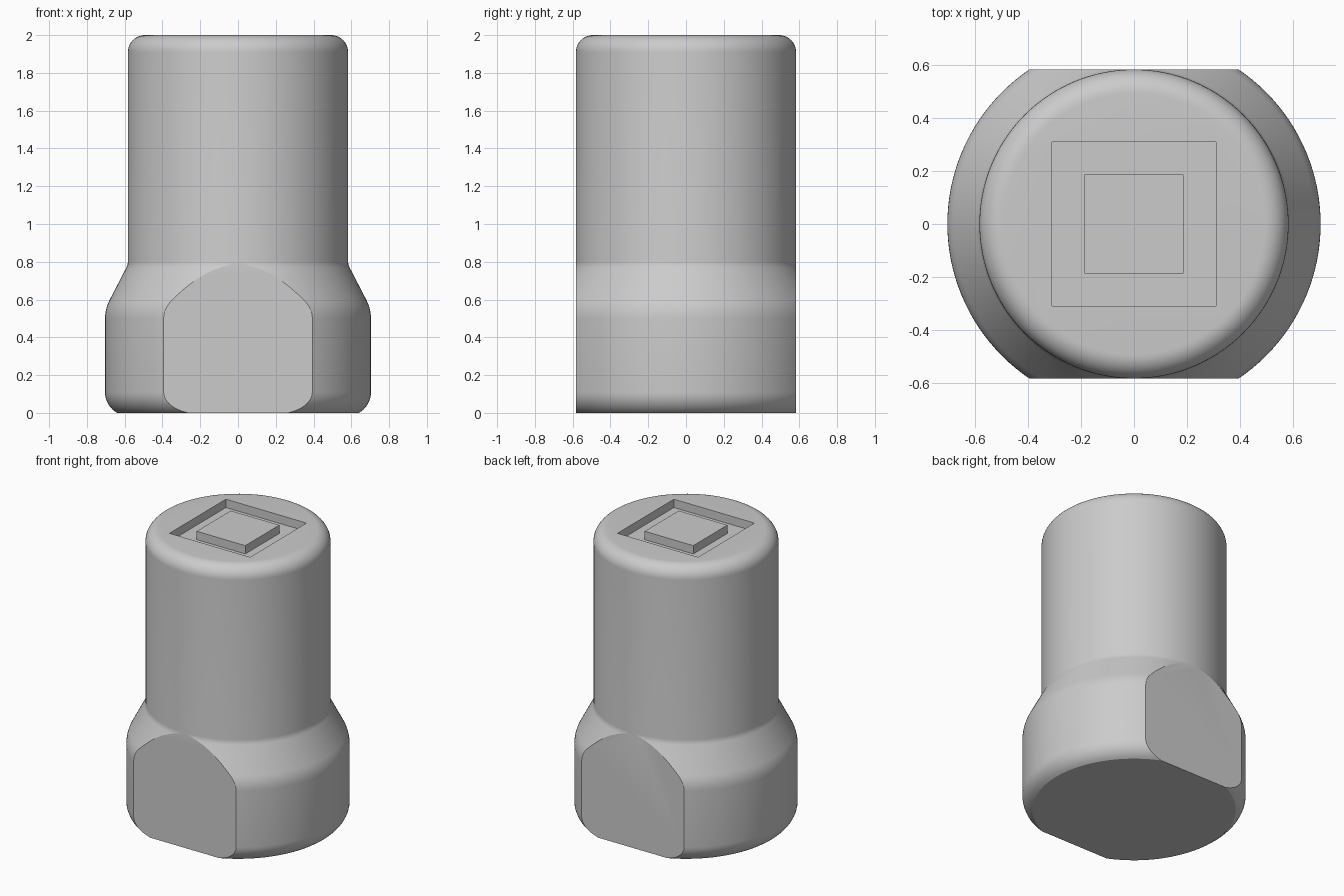
import bpy, bmesh
from math import sin, cos, pi, radians
from mathutils import Vector

cube = bpy.data.objects.get("Cube")
if cube:
    bpy.data.objects.remove(cube, do_unlink=True)

BODY_R, BASE_R, FLAT_Y = 0.583, 0.704, 0.5835
GROOVE_DEPTH = 0.058

grey = bpy.data.materials.new("plain grey")
grey.use_nodes = True
colour = (0.6, 0.6, 0.6, 1)
grey.diffuse_color = colour
grey.node_tree.nodes["Principled BSDF"].inputs["Base Color"].default_value = colour


def add_object(name, bm):
    mesh = bpy.data.meshes.new(name)
    bm.to_mesh(mesh)
    bm.free()
    mesh.materials.append(grey)
    obj = bpy.data.objects.new(name, mesh)
    bpy.context.collection.objects.link(obj)
    return obj


def arc(cx, cz, r, start, end, steps):
    angles = [radians(start + (end - start) * i / steps) for i in range(steps + 1)]
    return [(cx + r * cos(a), cz + r * sin(a)) for a in angles]


def box(name, half, z0, z1):
    bm = bmesh.new()
    bmesh.ops.create_cube(bm, size=1)
    bmesh.ops.scale(bm, vec=(2 * half, 2 * half, z1 - z0), verts=bm.verts)
    bmesh.ops.translate(bm, vec=(0, 0, (z0 + z1) / 2), verts=bm.verts)
    return add_object(name, bm)


# Side profile: rounded foot, wide base, sloped shoulder, slim body, rounded top
profile = arc(BASE_R - 0.127, 0.11, 0.127, -60, 0, 8)
profile += arc(BASE_R - 0.21, 0.5, 0.21, 0, 27, 5)
profile += [(BODY_R + 0.008, 0.769), (BODY_R + 0.002, 0.783), (BODY_R, 0.8)]
profile += arc(BODY_R - 0.09, 1.91, 0.09, 0, 90, 10)
profile[0] = (profile[0][0], 0)

# Revolve and cap
bm = bmesh.new()
verts = [bm.verts.new((r, 0, z)) for r, z in profile]
edges = [bm.edges.new(pair) for pair in zip(verts, verts[1:])]
bmesh.ops.spin(bm, geom=verts + edges, cent=(0, 0, 0), axis=(0, 0, 1),
               angle=2 * pi, steps=128, use_merge=True)
bmesh.ops.remove_doubles(bm, verts=bm.verts, dist=1e-5)
bmesh.ops.holes_fill(bm, edges=bm.edges, sides=0)

# Wrench flats at front and back
for side in (-1, 1):
    bmesh.ops.bisect_plane(bm, geom=bm.verts[:] + bm.edges[:] + bm.faces[:],
                           plane_co=(0, side * FLAT_Y, 0), plane_no=Vector((0, side, 0)),
                           clear_outer=True)
    bmesh.ops.holes_fill(bm, edges=bm.edges, sides=0)
bmesh.ops.recalc_face_normals(bm, faces=bm.faces)
body = add_object("body", bm)

# Square pocket in the top
cutter = box("pocket_cutter", 0.31, 2 - GROOVE_DEPTH, 2.2)
cutter.hide_render = True
pocket = body.modifiers.new("pocket", "BOOLEAN")
pocket.operation = "DIFFERENCE"
pocket.solver = "EXACT"
pocket.object = cutter
bpy.ops.object.select_all(action="DESELECT")
body.select_set(True)
bpy.context.view_layer.objects.active = body
bpy.ops.object.modifier_apply(modifier=pocket.name)
bpy.data.objects.remove(cutter, do_unlink=True)
bpy.ops.object.shade_smooth_by_angle(angle=radians(18))

# Square island left standing inside the groove
box("top_island", 0.187, 2 - GROOVE_DEPTH, 2)
